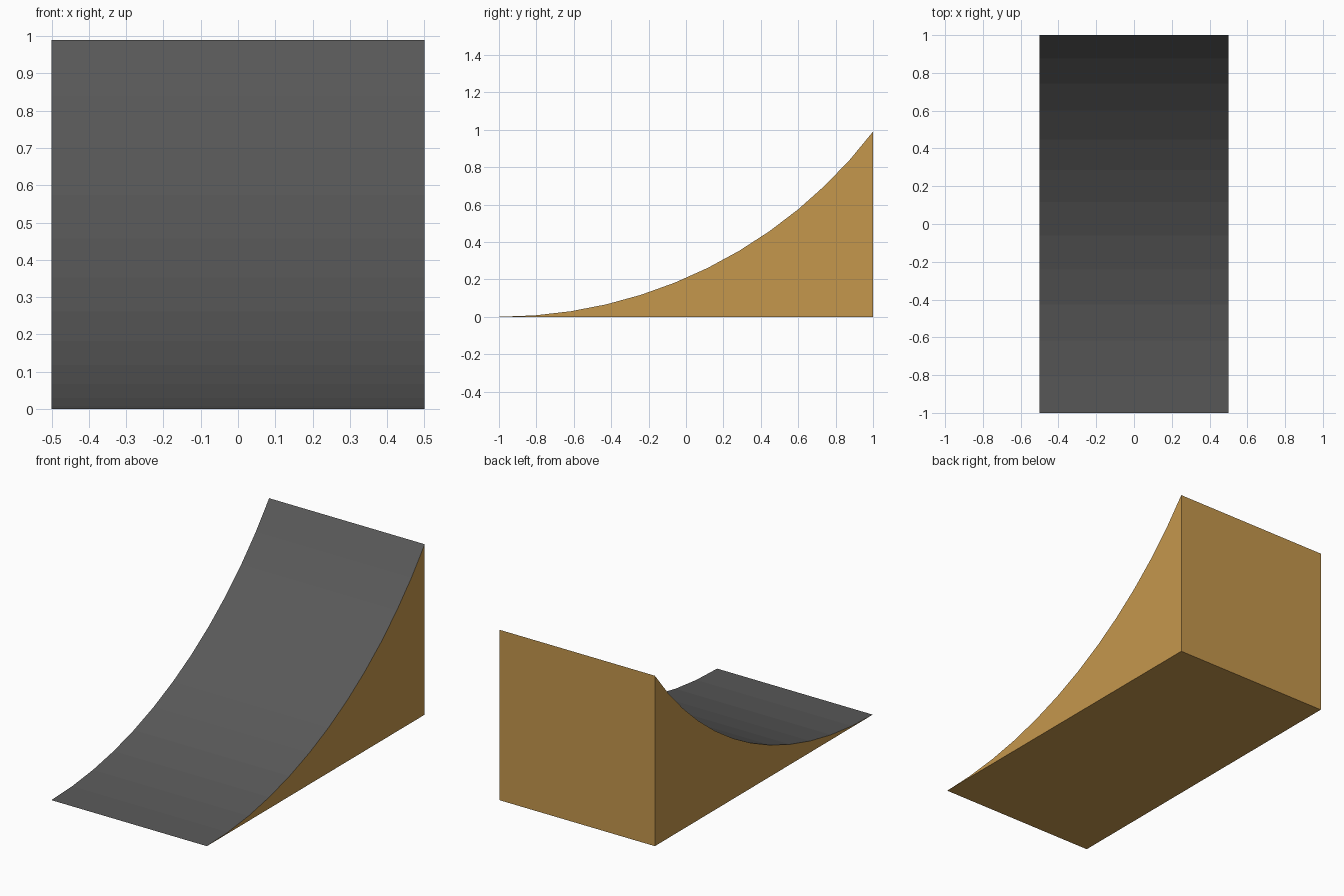
import bpy, bmesh, math

cube = bpy.data.objects.get("Cube")
if cube:
    bpy.data.objects.remove(cube, do_unlink=True)


def make_material(name, color):
    mat = bpy.data.materials.new(name)
    mat.use_nodes = True
    mat.diffuse_color = color
    mat.node_tree.nodes["Principled BSDF"].inputs["Base Color"].default_value = color
    return mat


wood = make_material("plywood", (0.56, 0.31, 0.073, 1))
deck = make_material("dark_grey_deck", (0.1, 0.1, 0.1, 1))

WIDTH, LENGTH, HEIGHT, STEPS = 1.0, 2.0, 0.99, 12

# Side profile: a circular arc that leaves the ground level and rises to the back
radius = (LENGTH ** 2 + HEIGHT ** 2) / (2 * HEIGHT)
sweep = math.asin(LENGTH / radius)
profile = [(LENGTH / 2, 0)]
for i in range(STEPS, -1, -1):
    a = sweep * i / STEPS
    profile.append((radius * math.sin(a) - LENGTH / 2, radius * (1 - math.cos(a))))

# Extrude the profile across the width
bm = bmesh.new()
side = bm.faces.new([bm.verts.new((-WIDTH / 2, y, z)) for y, z in profile])
result = bmesh.ops.extrude_face_region(bm, geom=[side], use_keep_orig=True)
moved = [v for v in result["geom"] if isinstance(v, bmesh.types.BMVert)]
bmesh.ops.translate(bm, verts=moved, vec=(WIDTH, 0, 0))
bmesh.ops.recalc_face_normals(bm, faces=bm.faces)

# The curved riding surface is grey, everything else is wood
for f in bm.faces:
    f.material_index = 1 if f.normal.z > 0.1 else 0

mesh = bpy.data.meshes.new("quarter_ramp")
bm.to_mesh(mesh)
bm.free()
mesh.materials.append(wood)
mesh.materials.append(deck)
ramp = bpy.data.objects.new("quarter_ramp", mesh)
bpy.context.collection.objects.link(ramp)
